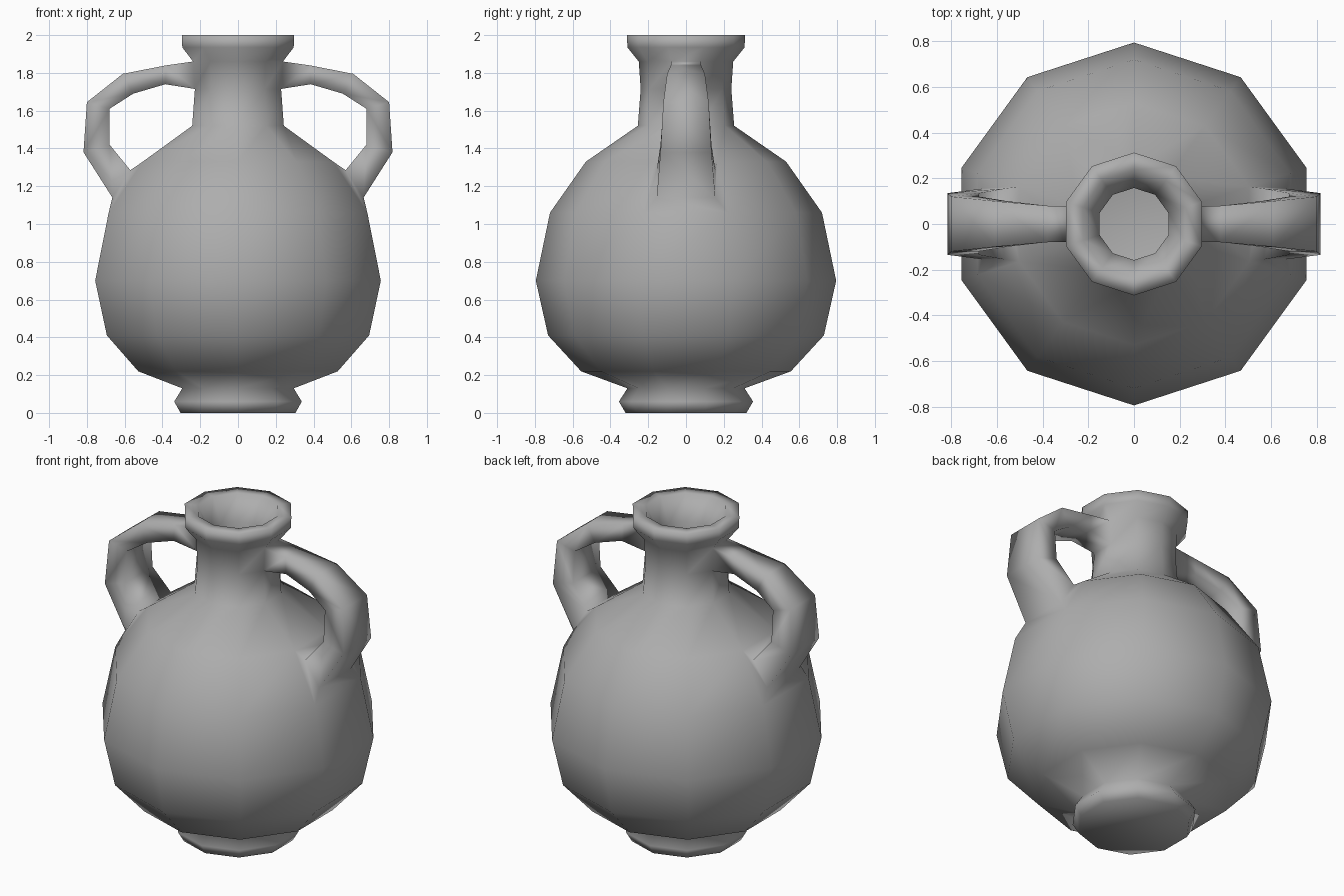
import bpy, bmesh, math

if "Cube" in bpy.data.objects:
    bpy.data.objects.remove(bpy.data.objects["Cube"])

SIDES = 10
# lathe profile (radius, height): foot, belly, neck, rim, then the inner wall
NECK_LOW, BELLY_LOW = 9, 6      # profile bands the handles grow from
PROFILE = [(0.32, 0), (0.355, 0.06), (0.31, 0.13), (0.555, 0.22), (0.73, 0.41),
           (0.795, 0.70), (0.72, 1.06), (0.53, 1.33), (0.255, 1.52), (0.24, 1.715),
           (0.25, 1.86), (0.31, 1.935), (0.313, 2.0),
           (0.235, 2.0), (0.158, 1.86), (0.158, 1.52), (0.45, 1.27),
           (0.64, 1.03), (0.71, 0.70), (0.64, 0.45), (0.47, 0.30)]

# handle sections: outer x, z, inner x, z, half width
HANDLE = [(0.38, 1.84, 0.385, 1.74, 0.08), (0.61, 1.795, 0.555, 1.69, 0.10),
          (0.80, 1.645, 0.68, 1.61, 0.12), (0.818, 1.38, 0.68, 1.42, 0.135),
          (0.665, 1.14, 0.57, 1.285, 0.155)]


def bridge(bm, a, b, skip=()):
    n = len(a)
    for i in range(n):
        if i not in skip:
            bm.faces.new((a[i], a[(i + 1) % n], b[(i + 1) % n], b[i]))


bm = bmesh.new()

# turned body, left open where the handles join
rings = []
for r, z in PROFILE:
    rings.append([bm.verts.new((r * math.cos(a), r * math.sin(a), z))
                  for a in (math.radians(18 + 36 * k) for k in range(SIDES))])
for i in range(len(rings) - 1):
    bridge(bm, rings[i], rings[i + 1], (4, 9) if i in (NECK_LOW, BELLY_LOW) else ())
bm.faces.new(rings[0])
bm.faces.new(rings[-1])

# handles, bridged from the neck panel to the belly panel on each side
for s, (lo, hi) in ((1, (9, 0)), (-1, (5, 4))):
    def panel(outer, inner):
        return [rings[outer][lo], rings[outer][hi], rings[inner][hi], rings[inner][lo]]
    loops = [panel(NECK_LOW + 1, NECK_LOW)]
    for ox, oz, ix, iz, w in HANDLE:
        loops.append([bm.verts.new(p) for p in ((s * ox, -w, oz), (s * ox, w, oz),
                                                (s * ix, w, iz), (s * ix, -w, iz))])
    loops.append(panel(BELLY_LOW, BELLY_LOW + 1))
    for a, b in zip(loops, loops[1:]):
        bridge(bm, a, b)

bmesh.ops.recalc_face_normals(bm, faces=bm.faces)
for f in bm.faces:
    f.smooth = True
mesh = bpy.data.meshes.new("two_handled_jug")
bm.to_mesh(mesh)
bm.free()

# dark grey clay
clay = bpy.data.materials.new("clay")
clay.diffuse_color = (0.42, 0.42, 0.42, 1)
clay.use_nodes = True
clay.node_tree.nodes["Principled BSDF"].inputs["Base Color"].default_value = clay.diffuse_color
mesh.materials.append(clay)
jug = bpy.data.objects.new("two_handled_jug", mesh)
bpy.context.collection.objects.link(jug)
